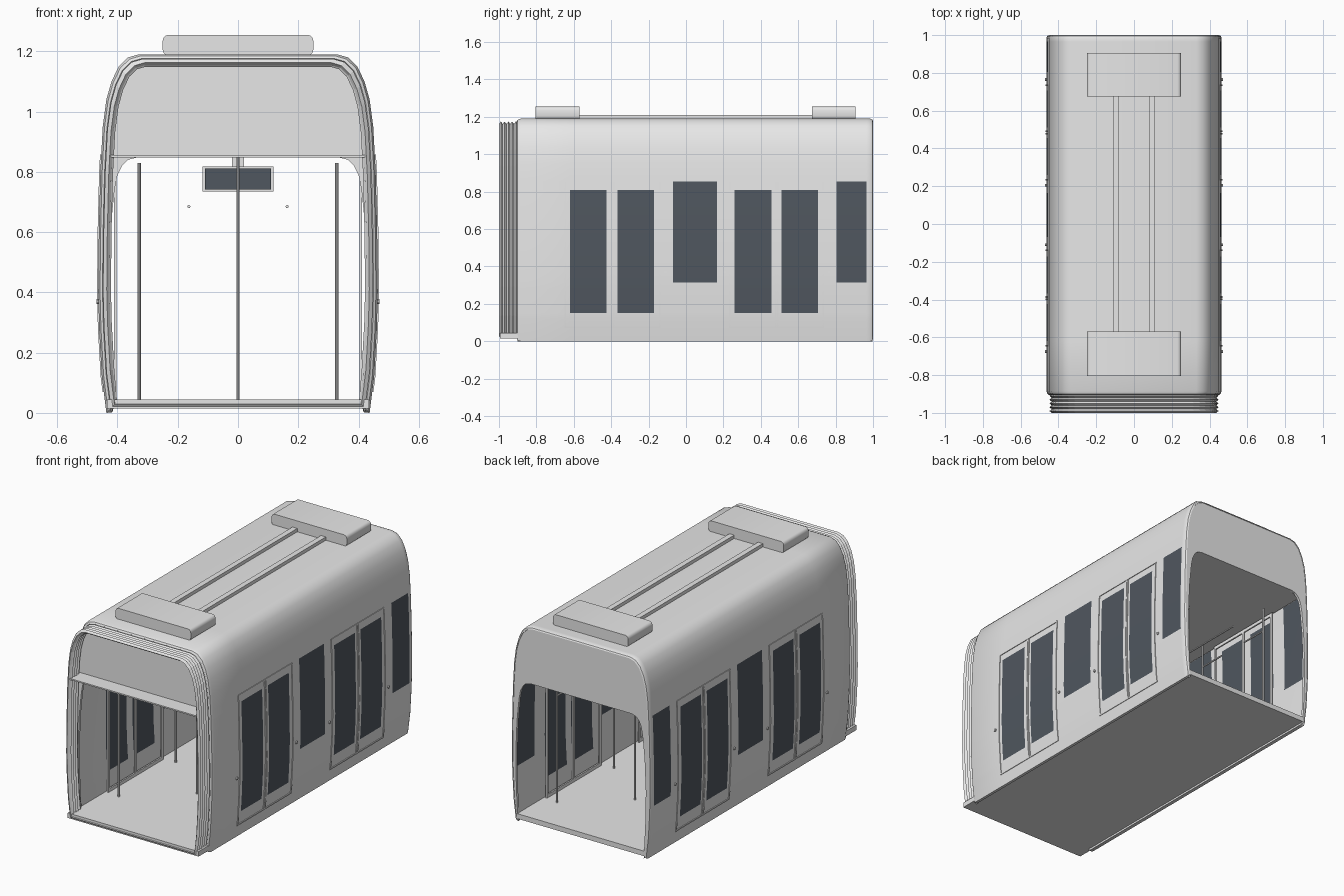
import bpy, bmesh
from mathutils import Vector

if "Cube" in bpy.data.objects:
    bpy.data.objects.remove(bpy.data.objects["Cube"])


def material(name, rgb):
    m = bpy.data.materials.new(name)
    m.use_nodes = True
    m.diffuse_color = (*rgb, 1)
    m.node_tree.nodes["Principled BSDF"].inputs["Base Color"].default_value = (*rgb, 1)
    return m


GREY = material("body grey", (0.8, 0.8, 0.8))
GLASS = material("dark glass", (0.08, 0.095, 0.115))


def finish(name, bm, mats=(GREY,), thickness=0, smooth=True):
    mesh = bpy.data.meshes.new(name)
    bm.to_mesh(mesh)
    bm.free()
    ob = bpy.data.objects.new(name, mesh)
    bpy.context.collection.objects.link(ob)
    for m in mats:
        mesh.materials.append(m)
    bpy.ops.object.select_all(action="DESELECT")
    ob.select_set(True)
    bpy.context.view_layer.objects.active = ob
    if thickness:
        mod = ob.modifiers.new("thickness", "SOLIDIFY")
        mod.thickness = thickness
        mod.offset = -1
        bpy.ops.object.modifier_apply(modifier=mod.name)
    if smooth:
        bpy.ops.object.shade_smooth_by_angle(angle=0.6)
    return ob


def box(name, x0, x1, y0, y1, z0, z1, mat=GREY, bevel_axis=None, bevel=0.02):
    bm = bmesh.new()
    bmesh.ops.create_cube(bm, size=1)
    for v in bm.verts:
        v.co = Vector(((x0 + x1) / 2 + v.co.x * (x1 - x0),
                       (y0 + y1) / 2 + v.co.y * (y1 - y0),
                       (z0 + z1) / 2 + v.co.z * (z1 - z0)))
    if bevel_axis is not None:
        edges = [e for e in bm.edges
                 if abs((e.verts[0].co - e.verts[1].co).normalized()[bevel_axis]) > 0.9]
        bmesh.ops.bevel(bm, geom=edges, offset=bevel, segments=3, profile=0.5, affect="EDGES")
    return finish(name, bm, (mat,))


def rod(name, a, b, r=0.006):
    a, b = Vector(a), Vector(b)
    bm = bmesh.new()
    bmesh.ops.create_cone(bm, cap_ends=True, segments=10, radius1=r, radius2=r,
                          depth=(b - a).length)
    turn = (b - a).to_track_quat("Z", "Y")
    for v in bm.verts:
        v.co = turn @ v.co + (a + b) / 2
    return finish(name, bm)


# Half cross-section of the body, from sill to roof
HALF = [(.437, 0), (.452, .12), (.461, .28), (.464, .4), (.462, .6), (.457, .8), (.449, .95),
        (.437, 1.04), (.42, 1.1), (.396, 1.15), (.365, 1.18), (.33, 1.19)]
PROFILE = HALF + [(-x, z) for x, z in reversed(HALF)]


def wall_x(z):
    for (xa, za), (xb, zb) in zip(HALF, HALF[1:]):
        if za <= z <= zb:
            return xa + (xb - xa) * (z - za) / (zb - za)
    return HALF[-1][0]


def shrink(x, z, d):
    return x * (1 - d / .46), .6 + (z - .6) * (1 - d / .6)


def loft(rings, closed):
    bm = bmesh.new()
    rows = []
    for y, d in rings:
        row = []
        for x, z in PROFILE:
            sx, sz = shrink(x, z, d)
            row.append(bm.verts.new((sx, y, sz)))
        rows.append(row)
    n = len(PROFILE)
    for a, b in zip(rows, rows[1:]):
        for k in range(n if closed else n - 1):
            m = (k + 1) % n
            bm.faces.new((a[k], b[k], b[m], a[m]))
    return bm


# Body shell, with window panes cut into its walls
WINDOWS = [(y, y + .196, .15, .81) for y in (-.62, -.367, .26, .51)]
WINDOWS += [(-.07, .165, .315, .855), (.805, .965, .315, .855)]
shell = loft([(-.905, .014), (-.9, .006), (-.885, 0), (.985, 0), (.996, .005), (1, .012)], False)
cuts = {((0, w[i], 0), (0, 1, 0)) for w in WINDOWS for i in (0, 1)}
cuts |= {((0, 0, w[i]), (0, 0, 1)) for w in WINDOWS for i in (2, 3)}
for co, no in sorted(cuts):
    geom = shell.verts[:] + shell.edges[:] + shell.faces[:]
    bmesh.ops.bisect_plane(shell, geom=geom, plane_co=co, plane_no=no, dist=1e-5)
for f in shell.faces:
    c = f.calc_center_median()
    if any(a < c.y < b and lo < c.z < hi for a, b, lo, hi in WINDOWS):
        f.material_index = 1
finish("body_shell", shell, (GREY, GLASS), .02)

# Folded gangway bellows
folds = [(-1 + .01 * i, .016 if i % 2 else .028) for i in range(11)]
finish("gangway_bellows", loft(folds, True), thickness=.014, smooth=False)


# End bulkheads with an arched opening
OPENING = [(.418, 0), (.428, .2), (.432, .4), (.424, .6), (.41, .74), (.4, .79),
           (.385, .82), (.365, .84), (.335, .848)]


def bulkhead(name, y0, y1):
    bm = bmesh.new()
    outer = [shrink(x, z, .013) for x, z in PROFILE]
    inner = [(-x, z) for x, z in OPENING] + list(reversed(OPENING))
    face = bm.faces.new([bm.verts.new((x, y0, z)) for x, z in outer + inner])
    new = bmesh.ops.extrude_face_region(bm, geom=[face])["geom"]
    bmesh.ops.translate(bm, vec=(0, y1 - y0, 0),
                        verts=[v for v in new if isinstance(v, bmesh.types.BMVert)])
    bmesh.ops.recalc_face_normals(bm, faces=bm.faces[:])
    finish(name, bm, smooth=False)


bulkhead("front_bulkhead", -.9, -.885)
bulkhead("back_bulkhead", .983, .998)

# Floor and ceiling
box("floor", -.435, .435, -.995, .998, .015, .045)
box("ceiling", -.425, .425, -.995, .99, .848, .856)

# Roof units and the conduits between them
for name, y0, y1 in (("front_roof_unit", -.805, -.57), ("back_roof_unit", .675, .905)):
    box(name, -.25, .25, y0, y1, 1.185, 1.255, bevel_axis=1)
for side in (-1, 1):
    x = side * .095
    box("roof_conduit", x - .016, x + .016, -.58, .69, 1.185, 1.21)


# Thin door trims that follow the curve of the wall
def trim(name, side, y0, y1, z0, z1):
    bm = bmesh.new()
    levels = [z0] + [z for x, z in HALF if z0 < z < z1] + [z1]
    rows = [[bm.verts.new((side * (wall_x(z) + .004), y, z)) for y in (y0, y1)] for z in levels]
    for a, b in zip(rows, rows[1:]):
        quad = (a[0], a[1], b[1], b[0])
        bm.faces.new(quad if side > 0 else quad[::-1])
    finish(name, bm, thickness=.006)


for side in (-1, 1):
    for y0, y1 in ((-.645, -.14), (.235, .735)):
        mid = (y0 + y1) / 2
        for y in (y0, mid - .006, mid + .006, y1):
            trim("door_edge", side, y - .004, y + .004, .07, .855)
        for z in (.07, .849):
            trim("door_rail", side, y0, y1, z, z + .008)
        # Call buttons beside the doors
        for y in (y0 - .03, y1 + .03):
            x = side * wall_x(.37)
            rod("door_button", (x, y, .37), (x + side * .007, y, .37), .008)
        # Inner door frame
        xa, xb = sorted((side * .403, side * .412))
        for y in (y0, mid, y1):
            box("inner_door_post", xa, xb, y - .008, y + .008, .045, .84)
        for z in (.045, .82):
            box("inner_door_rail", xa, xb, y0, y1, z, z + .02)
        # Grab poles and overhead handrails
        x = side * .328
        for y in (mid - .27, mid + .27):
            rod("grab_pole", (x, y, .045), (x, y, .83))
        rod("side_handrail", (x, mid - .27, .685), (x, mid - .1, .685), .005)
        rod("side_handrail", (x, mid + .1, .685), (x, mid + .27, .685), .005)
        rod("overhead_handrail", (side * .163, mid - .2, .685), (side * .163, mid + .2, .685), .005)

for y in (-.39, .485):
    rod("centre_pole", (0, y, .045), (0, y, .85))

# Hanging information display
box("display_case", -.118, .118, .03, .07, .735, .818)
box("display_hanger", -.02, .02, .04, .06, .81, .85)
for y in (.025, .067):
    box("display_screen", -.11, .11, y, y + .008, .742, .811, GLASS)
